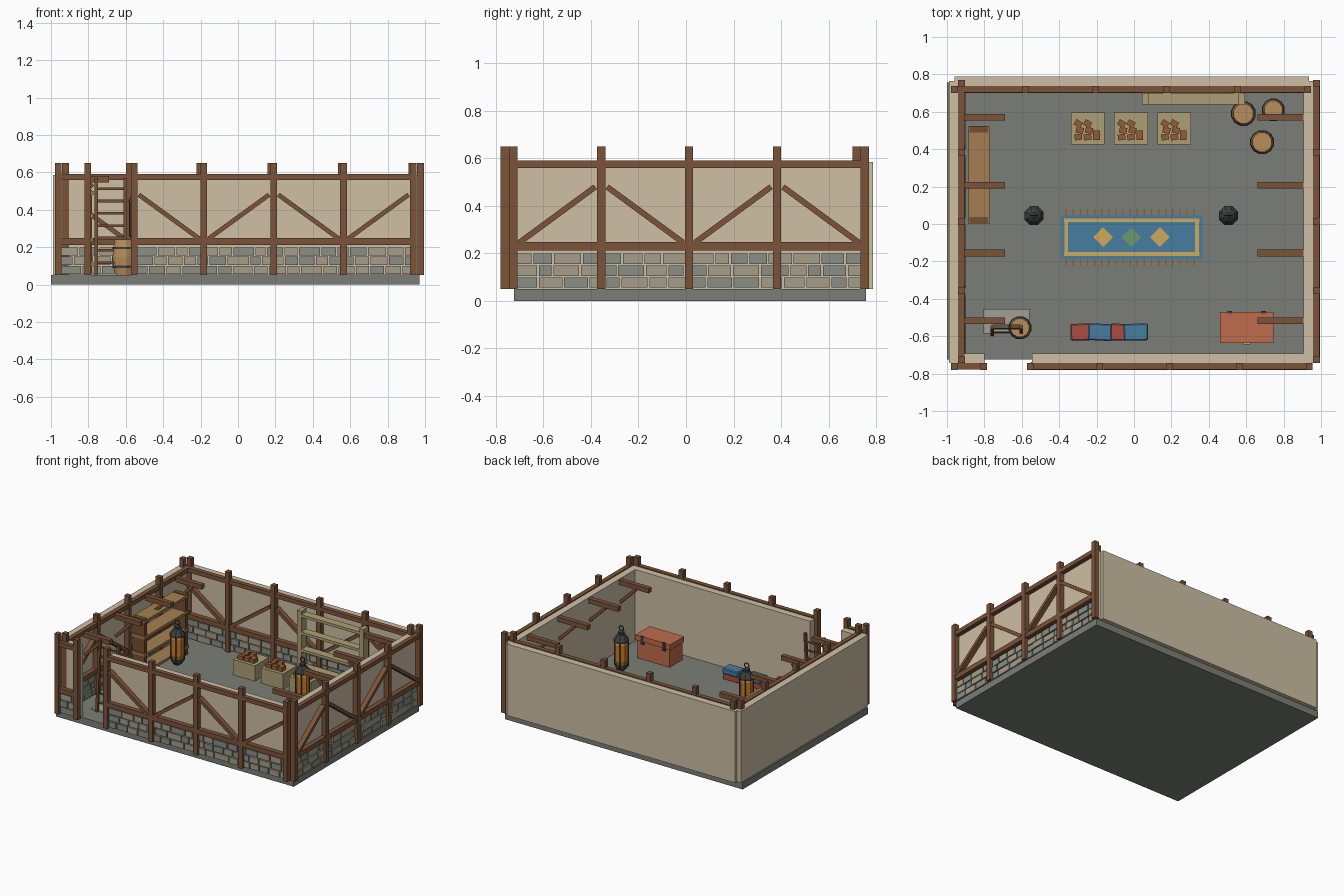
import bpy, bmesh, math, random
from mathutils import Matrix, Vector

if "Cube" in bpy.data.objects:
    bpy.data.objects.remove(bpy.data.objects["Cube"])
random.seed(4)

mats = {}
def mat(name, r, g, b):
    m = bpy.data.materials.new(name)
    m.diffuse_color = tuple((c / 255) ** 2.2 for c in (r, g, b)) + (1,)
    m.use_nodes = True
    m.node_tree.nodes["Principled BSDF"].inputs["Base Color"].default_value = m.diffuse_color
    mats[name] = m
for n, c in dict(plaster=(205, 190, 163), timber=(122, 84, 60), stone_a=(136, 141, 132),
                 stone_b=(163, 156, 138), floor=(122, 126, 118), oak=(164, 126, 82),
                 dark_oak=(116, 80, 54), olive=(172, 158, 116), iron=(62, 64, 66),
                 glass=(200, 125, 45), barrel=(182, 140, 92), chest=(190, 108, 78),
                 blue=(72, 124, 160), red=(170, 78, 68), gold=(206, 168, 92),
                 green=(104, 152, 112), slab=(158, 158, 150), bread=(146, 92, 58)).items():
    mat(n, *c)

def finish(bm, name, m):
    me = bpy.data.meshes.new(name)
    bm.to_mesh(me)
    bm.free()
    ob = bpy.data.objects.new(name, me)
    bpy.context.collection.objects.link(ob)
    me.materials.append(mats[m])
    return ob

def span(x0, x1, y0, y1, z0, z1):
    """Transform of a unit cube that fills the given ranges."""
    return (Matrix.Translation(((x0 + x1) / 2, (y0 + y1) / 2, (z0 + z1) / 2))
            @ Matrix.Diagonal((x1 - x0, y1 - y0, z1 - z0, 1)))

def turned(c, size, angle, axis):
    return Matrix.Translation(c) @ Matrix.Rotation(angle, 4, axis) @ Matrix.Diagonal((*size, 1))

def boxes(name, m, items, frame=Matrix()):
    bm = bmesh.new()
    for t in items:
        bmesh.ops.create_cube(bm, size=1, matrix=frame @ t)
    return finish(bm, name, m)

def lathe(name, m, profile, x, y, n=10):
    """Closed turned shape from (radius, z) points."""
    bm = bmesh.new()
    rings = [[bm.verts.new((x + r * math.cos(math.tau * (i + .5) / n),
                            y + r * math.sin(math.tau * (i + .5) / n), z)) for i in range(n)]
             for r, z in profile]
    for a, b in zip(rings, rings[1:]):
        for i in range(n):
            j = (i + 1) % n
            bm.faces.new((a[i], a[j], b[j], b[i]))
    bm.faces.new(rings[0][::-1])
    bm.faces.new(rings[-1])
    return finish(bm, name, m)

# floor slab
boxes("floor", "floor", [span(-1, .97, -.725, .757, 0, .05)])

# timber-framed wall: panel face at local y = 0, framing on local -y
def wall(name, frame, posts, panel, brace=1):
    boxes(name + "_panel", "plaster", [span(*panel, 0, .05, .05, .585)], frame)
    h, wood = .0175, []
    for u in posts:
        wood.append(span(u - h, u + h, -.037, 0, .05, .65))
    lo, hi = posts[0], posts[-1]
    wood += [span(lo, hi, -.034, 0, .56, .592), span(lo, hi, -.034, 0, .212, .248)]
    boxes(name + "_frame", "timber", wood, frame)
    braces = []
    if brace:
        for a, b in zip(posts, posts[1:]):
            d = Vector((b - a - .05, .235))
            braces.append(turned(((a + b) / 2, -.02, .363), (d.length, .036, .024),
                                 -brace * math.atan2(d.y, d.x), 'Y'))
            brace = -brace
        boxes(name + "_braces", "timber", braces, frame)
    # three courses of stone
    stones = {"stone_a": [], "stone_b": []}
    for z in (.056, .106, .156):
        u = lo + .005
        while u < hi - .02:
            w = min(random.uniform(.06, .125), hi - u)
            stones[random.choice(list(stones))].append(
                span(u, u + w - .008, -random.uniform(.013, .02), .005, z, z + .043))
            u += w
    for k, v in stones.items():
        boxes(name + "_" + k, k, v, frame)

T, R = Matrix.Translation, Matrix.Rotation(math.pi / 2, 4, 'Z')
side = [-.727 + .37 * i for i in range(5)]
wall("front_wall", T((0, -.743, 0)), [-.555 + .373 * i for i in range(5)], (-.545, .95), -1)
wall("front_wall_short", T((0, -.743, 0)), [-.96, -.803], (-.98, -.80), 0)
wall("back_wall", T((0, .738, 0)), [-.96 + .378 * i for i in range(6)], (-.96, .935), -1)
wall("right_wall", T((.957, 0, 0)) @ R, side, (-.74, .765))
wall("left_wall", T((-.94, 0, 0)) @ R, side, (-.74, .765))

# stub ceiling beams with diagonal struts
beams, struts = [], []
for y in (.57, .207, -.155, -.518):
    for s, inner, outer in ((-1, .69, .905), (1, .66, .91)):
        a, b = sorted((s * inner, s * outer))
        beams.append(span(a, b, y - .0175, y + .0175, .545, .58))
        struts.append(turned((s * .84, y, .475), (.18, .022, .022), s * math.radians(45), 'Y'))
boxes("ceiling_beams", "timber", beams)
boxes("beam_struts", "timber", struts)

# rug with border, diamonds and fringe
boxes("rug", "blue", [span(-.39, .365, -.188, .045, .05, .058)])
boxes("rug_border", "gold",
      [span(-.375, .35, y - .01, y + .01, .057, .062) for y in (-.16, .02)]
      + [span(x - .01, x + .01, -.17, .03, .057, .062) for x in (-.362, .337)])
for x, m in ((-.165, "gold"), (-.015, "green"), (.138, "gold")):
    boxes("rug_diamond", m, [turned((x, -.07, .06), (.074, .074, .006), math.pi / 4, 'Z')])
boxes("rug_fringe", "bread", [span(-.366 + .038 * i, -.359 + .038 * i, y, y + .036, .05, .056)
                              for i in range(19) for y in (.045, -.224)])

# hanging lanterns
for x in (-.535, .505):
    y = .045
    lathe("lantern_glass", "glass", [(.036, .26), (.047, .30), (.047, .42), (.036, .45)], x, y, 8)
    lathe("lantern_base", "iron", [(.018, .22), (.03, .23), (.045, .25), (.045, .265)], x, y, 8)
    lathe("lantern_cap", "iron", [(.055, .44), (.055, .452), (.032, .485), (.022, .49),
                                  (.022, .51), (.008, .52)], x, y, 8)
    bars = []
    for i in range(4):
        a = math.tau * i / 4 + .4
        bars.append(turned((x + .048 * math.cos(a), y + .048 * math.sin(a), .352),
                           (.007, .007, .19), a, 'Z'))
    boxes("lantern_bars", "iron", bars)
    bpy.ops.mesh.primitive_torus_add(location=(x, y, .535), rotation=(math.pi / 2, 0, 0),
                                     major_radius=.018, minor_radius=.004,
                                     major_segments=12, minor_segments=6)
    bpy.context.object.name = "lantern_ring"
    bpy.context.object.data.materials.append(mats["iron"])

# barrels with iron hoops
for x, y, r in ((.585, .59, .068), (.745, .61, .062), (.685, .437, .066), (-.61, -.555, .063)):
    lathe("barrel", "barrel", [(r * .8, .05), (r * .95, .1), (r, .145), (r * .95, .19),
                               (r * .8, .24), (r * .7, .24), (r * .7, .232)], x, y, 12)
    for z in (.09, .19):
        lathe("barrel_hoop", "iron", [(r * .93, z), (r * .99, z), (r * .99, z + .012),
                                      (r * .93, z + .012)], x, y, 12)

# ladder leaning slightly, with a slab beside it
lean = -.07
lad = [turned((x, -.57, .31), (.018, .02, .52), lean, 'X') for x in (-.757, -.603)]
lad += [span(-.757, -.603, -.578 + .007 * i, -.562 + .007 * i - .02, .11 + .066 * i, .124 + .066 * i)
        for i in range(7)]
boxes("ladder", "dark_oak", lad)
boxes("floor_slab", "slab", [span(-.805, -.56, -.585, -.455, .05, .062)])

# left shelf unit
boxes("left_shelf_ends", "dark_oak", [span(-.88, -.78, y, y + .033, .05, .505) for y in (.005, .49)])
boxes("left_shelf_boards", "oak", [span(-.886, -.773, 0, .525, z, z + .02)
                                   for z in (.1, .23, .36, .48)])
# back shelf unit
boxes("back_shelf_posts", "olive", [span(x, x + .035, .64, .70, .05, .555) for x in (.042, .558)])
boxes("back_shelf_boards", "olive", [span(.042, .593, .64, .70, z, z + .02)
                                     for z in (.12, .25, .38, .51)])

# crates carrying loaves
for cx in (-.248, -.016, .216):
    boxes("crate", "olive", [span(cx - .09, cx + .09, .425, .595, .05, .165)])
    loaf = []
    for dx in (-.05, 0):
        for k in range(3):
            loaf.append(turned((cx + dx + (.008 if k == 1 else 0), .465 + .036 * k, .178),
                               (.04, .032, .03), (.35, 0, -.35)[k] - .2, 'Z'))
    loaf.append(span(cx + .03, cx + .065, .45, .5, .16, .195))
    boxes("loaves", "bread", loaf)

# chest
boxes("chest_body", "chest", [span(.47, .735, -.628, -.478, .05, .185)])
boxes("chest_lid", "chest", [span(.46, .747, -.635, -.47, .185, .225)])
boxes("chest_latch", "gold", [span(.585, .622, -.645, -.625, .155, .2)])
boxes("chest_hinges", "iron", [span(x, x + .025, -.478, -.466, .165, .228) for x in (.5, .68)])

# folded cloth stacks
for cx, w, m, z in ((-.287, .105, "red", .09), (-.182, .125, "blue", .13),
                    (-.085, .09, "red", .09), (.01, .13, "blue", .13)):
    ob = boxes("folded_cloth", m, [turned((cx, -.578, z - .02), (w, .09, .04),
                                          random.uniform(-.05, .05), 'Z')])
    b = ob.modifiers.new("soft_edge", 'BEVEL')
    b.width, b.segments = .006, 1
    if m == "blue":
        boxes("cloth_under", "red", [span(cx - w * .46, cx + w * .46, -.62, -.536, .05, .09)])
